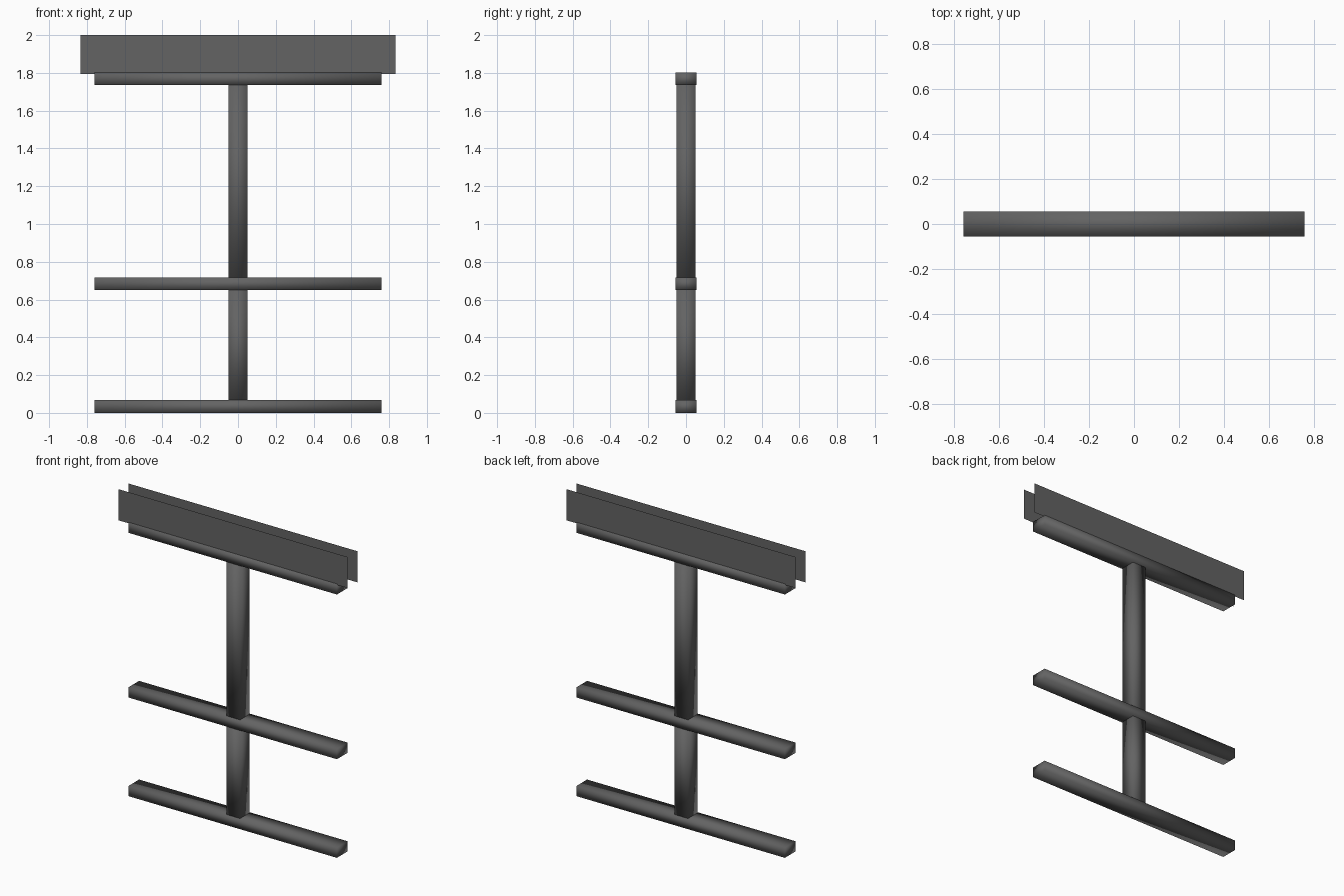
import bpy, bmesh
from mathutils import Matrix

if "Cube" in bpy.data.objects:
    bpy.data.objects.remove(bpy.data.objects["Cube"])

grey = bpy.data.materials.new("dark grey metal")
grey.diffuse_color = (0.125, 0.125, 0.125, 1)
grey.use_nodes = True
grey.node_tree.nodes["Principled BSDF"].inputs["Base Color"].default_value = grey.diffuse_color


def finish(name, bm, smooth):
    mesh = bpy.data.meshes.new(name)
    for f in bm.faces:
        f.smooth = smooth
    bm.to_mesh(mesh)
    bm.free()
    mesh.materials.append(grey)
    obj = bpy.data.objects.new(name, mesh)
    bpy.context.collection.objects.link(obj)
    return obj


def box(name, sx, sy, z0, z1):
    bm = bmesh.new()
    m = Matrix.Translation((0, 0, (z0 + z1) / 2)) @ Matrix.Diagonal((sx, sy, z1 - z0, 1))
    bmesh.ops.create_cube(bm, size=1, matrix=m)
    return finish(name, bm, True)


def panel(name, y, half, z0, z1):
    bm = bmesh.new()
    pts = [(-half, y, z0), (half, y, z0), (half, y, z1), (-half, y, z1)]
    if y > 0:
        pts.reverse()
    bm.faces.new([bm.verts.new(p) for p in pts])
    return finish(name, bm, False)


# Horizontal bars
for name, z0, z1 in (("base_bar", 0, 0.067), ("middle_bar", 0.65, 0.717), ("top_bar", 1.735, 1.802)):
    box(name, 1.52, 0.111, z0, z1)

# Upright post, in two lengths between the bars
box("lower_post", 0.1, 0.1, 0.067, 0.65)
box("upper_post", 0.1, 0.1, 0.717, 1.735)

# Thin sign panels, front and back
panel("front_panel", -0.05, 0.835, 1.795, 2.0)
panel("back_panel", 0.05, 0.835, 1.795, 2.0)
